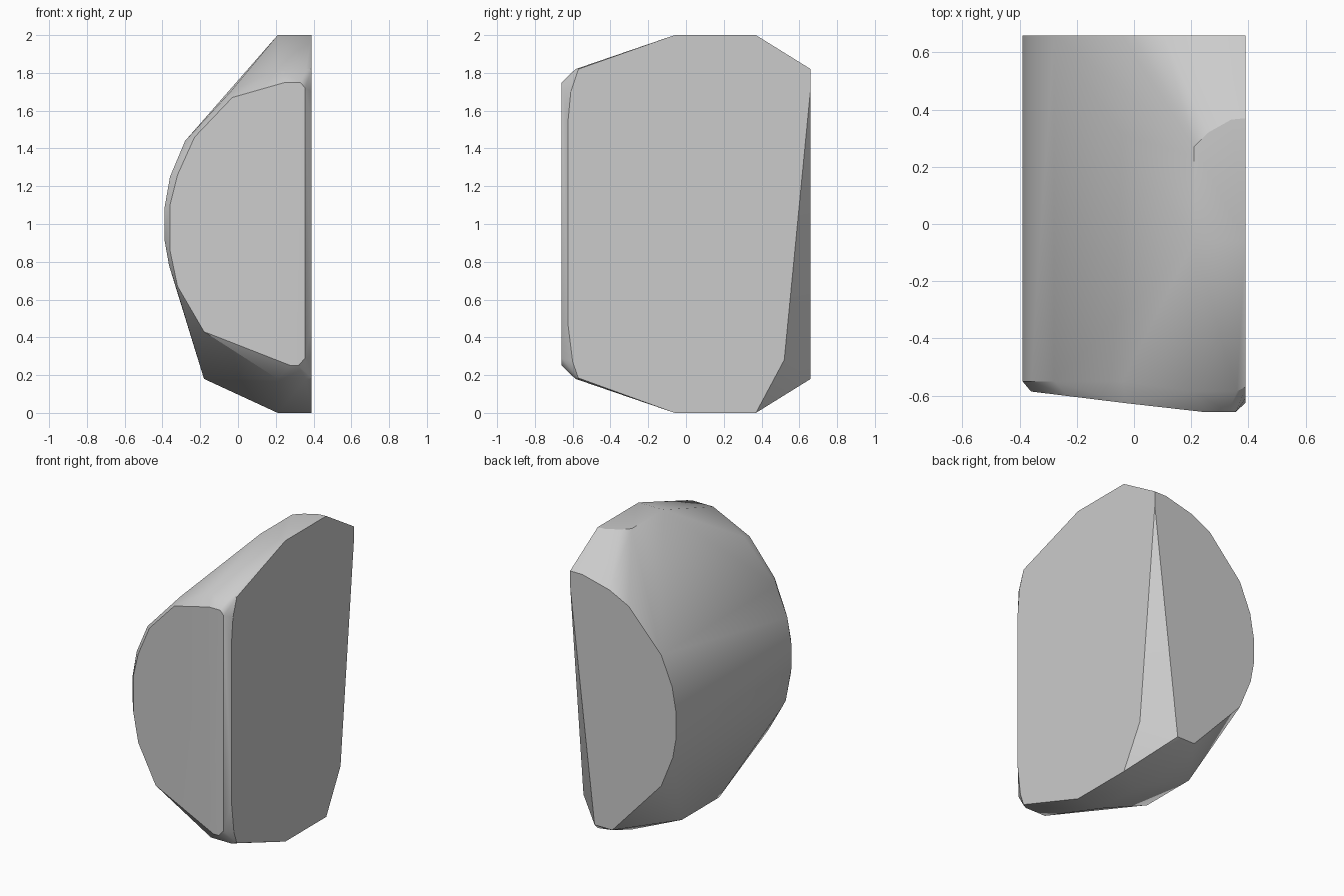
import bpy, bmesh, math

cube = bpy.data.objects.get("Cube")
if cube:
    bpy.data.objects.remove(cube, do_unlink=True)

stone = bpy.data.materials.new("grey_stone")
stone.use_nodes = True
GREY = (0.6, 0.6, 0.6, 1)
stone.diffuse_color = GREY
stone.node_tree.nodes["Principled BSDF"].inputs["Base Color"].default_value = GREY

SIDE_X = 0.39
bm = bmesh.new()


def ring(profile, depth):
    """Add an (x, z) outline; depth gives y for each x."""
    for x, z in profile:
        bm.verts.new((x, depth(x), z))


# curved flank shared by the back face and the front shoulder
flank = [(-0.04, 1.70), (-0.28, 1.44), (-0.36, 1.25), (-0.39, 1.08),
         (-0.39, 0.92), (-0.365, 0.78)]

# flat back face
ring(flank + [(0.39, 1.82), (0.3, 1.82), (0.1, 1.77), (-0.28, 0.57),
              (0.08, 0.18), (0.21, 0.18)], lambda x: 0.66)

# front shoulder and the slightly slanted front face
ring(flank + [(-0.32, 0.64)], lambda x: -0.55)
ring([(0.355, 1.72), (0.33, 1.75), (0.25, 1.75), (-0.03, 1.67), (-0.23, 1.46),
      (-0.32, 1.26), (-0.36, 1.1), (-0.36, 0.86), (-0.32, 0.67), (-0.18, 0.43),
      (0.28, 0.25), (0.32, 0.25), (0.355, 0.29)],
     lambda x: max(-0.658, -0.63 - 0.123 * x))
for z in (0.18, 1.82):
    for x in (0.21, 0.36):
        bm.verts.new((x, -0.585, z))

# top and bottom flats
for z in (0, 2):
    for x, y in ((0.21, -0.06), (0.21, 0.27), (0.26, 0.32), (0.34, 0.365),
                 (SIDE_X, 0.37), (SIDE_X, -0.06)):
        if z or y < 0.3 or x == SIDE_X:
            bm.verts.new((x, y, z))

# lower keel on the curved side
for y in (-0.09, 0.30):
    bm.verts.new((-0.18, y, 0.18))

# flat side outline, with the slanted cut at its rear edge
for y, z in ((-0.57, 0.185), (-0.6, 0.27), (-0.625, 0.47), (-0.625, 1.54),
             (-0.61, 1.7), (-0.57, 1.82), (0.52, 0.28), (0.66, 1.72)):
    bm.verts.new((SIDE_X, y, z))

# wrap the outlines in one faceted body
hull = bmesh.ops.convex_hull(bm, input=bm.verts)
loose = {v for v in hull["geom_interior"] + hull["geom_unused"]
         if isinstance(v, bmesh.types.BMVert)}
bmesh.ops.delete(bm, geom=list(loose), context="VERTS")
bmesh.ops.dissolve_limit(bm, angle_limit=math.radians(1.5),
                         verts=bm.verts, edges=bm.edges)
bmesh.ops.recalc_face_normals(bm, faces=bm.faces)

mesh = bpy.data.meshes.new("stone_body")
bm.to_mesh(mesh)
bm.free()
mesh.materials.append(stone)
body = bpy.data.objects.new("stone_body", mesh)
bpy.context.collection.objects.link(body)

bpy.ops.object.select_all(action="DESELECT")
body.select_set(True)
bpy.context.view_layer.objects.active = body
bpy.ops.object.shade_smooth_by_angle(angle=math.radians(30))
